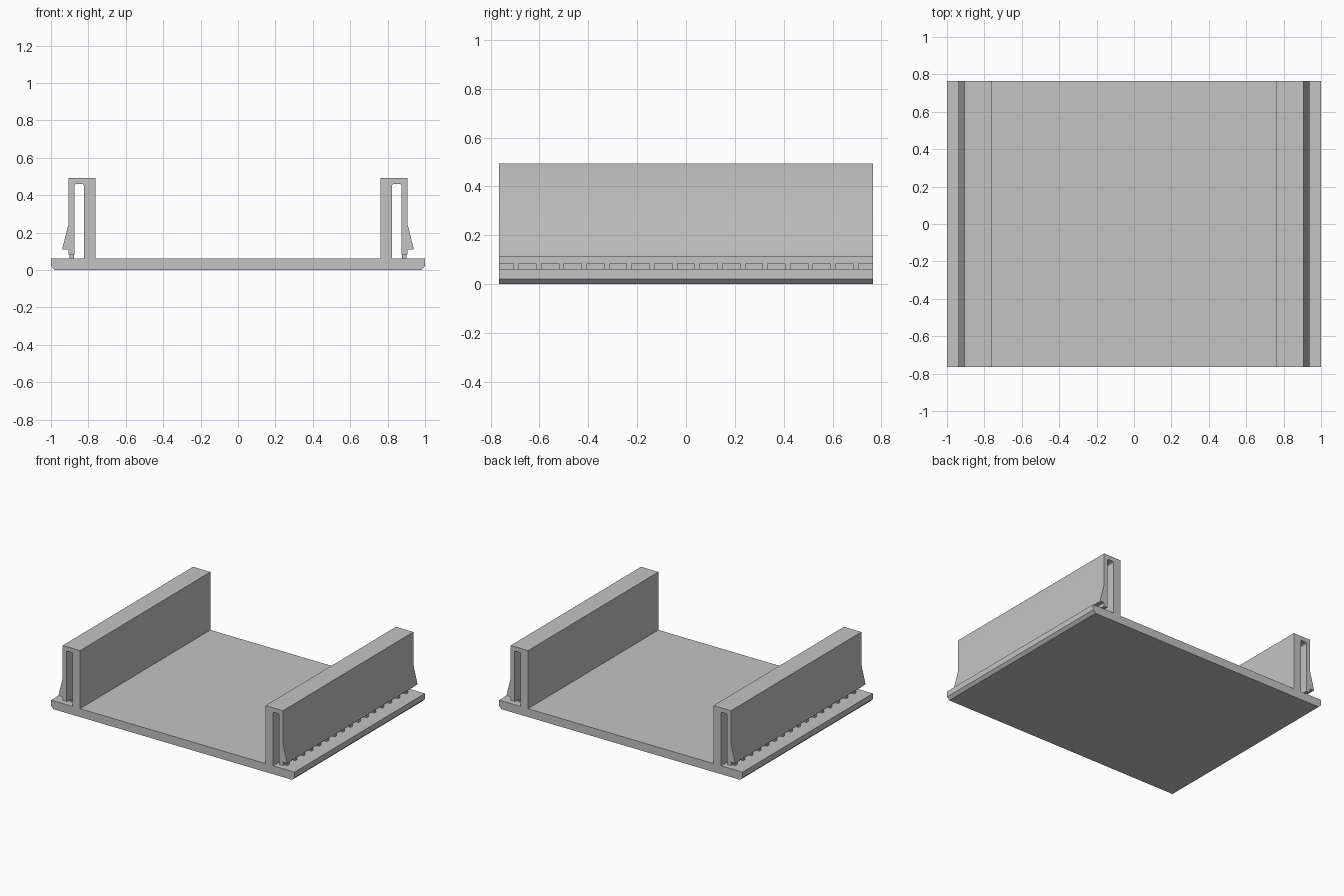
import bpy
import bmesh
import math

cube = bpy.data.objects.get("Cube")
if cube:
    bpy.data.objects.remove(cube, do_unlink=True)

GREY = (0.55, 0.55, 0.55, 1.0)
grey = bpy.data.materials.new("light grey plastic")
grey.use_nodes = True
grey.diffuse_color = GREY
grey.node_tree.nodes["Principled BSDF"].inputs["Base Color"].default_value = GREY

HALF_DEPTH = 0.765
FLOOR = 0.062      # top of the base plate
LIP = 0.084        # underside of the clip arm


def finish(name, bm):
    """Turn a bmesh into a shaded, coloured object."""
    bmesh.ops.recalc_face_normals(bm, faces=bm.faces)
    mesh = bpy.data.meshes.new(name)
    bm.to_mesh(mesh)
    bm.free()
    mesh.materials.append(grey)
    obj = bpy.data.objects.new(name, mesh)
    bpy.context.collection.objects.link(obj)
    bpy.ops.object.select_all(action="DESELECT")
    obj.select_set(True)
    bpy.context.view_layer.objects.active = obj
    bpy.ops.object.shade_smooth_by_angle(angle=math.radians(30))
    return obj


def extrude_profile(name, outline, half_depth):
    """Extrude an (x, z) outline along y."""
    bm = bmesh.new()
    face = bm.faces.new([bm.verts.new((x, -half_depth, z)) for x, z in outline])
    result = bmesh.ops.extrude_face_region(bm, geom=[face])
    verts = [v for v in result["geom"] if isinstance(v, bmesh.types.BMVert)]
    bmesh.ops.translate(bm, verts=verts, vec=(0, 2 * half_depth, 0))
    return finish(name, bm)


# Plate, upright wall and folded-over clip arm, from underside to inner floor
half = [
    (0.98, 0), (1.0, 0.02), (1.0, FLOOR),              # plate edge
    (0.823, FLOOR), (0.823, 0.454), (0.83, 0.461),     # slot, wall side
    (0.866, 0.461), (0.873, 0.454), (0.873, LIP),      # slot, arm side
    (0.905, LIP), (0.905, 0.111), (0.937, 0.111),      # arm foot and barb
    (0.937, 0.122), (0.905, 0.25), (0.905, 0.493),     # flare and outer face
    (0.762, 0.493), (0.762, FLOOR),                    # top and inner wall
]
outline = half + [(-x, z) for x, z in reversed(half)]
extrude_profile("base_with_clip_walls", outline, HALF_DEPTH)

# Row of small support pegs under each clip arm
PEGS = 16
for side, name in ((1, "left_support_pegs"), (-1, "right_support_pegs")):
    bm = bmesh.new()
    for i in range(PEGS):
        y = -0.695 + 1.39 * i / (PEGS - 1)
        peg = bmesh.ops.create_cube(bm, size=1)["verts"]
        bmesh.ops.scale(bm, verts=peg, vec=(0.025, 0.022, LIP - FLOOR))
        bmesh.ops.translate(bm, verts=peg, vec=(side * 0.888, y, (LIP + FLOOR) / 2))
    finish(name, bm)
